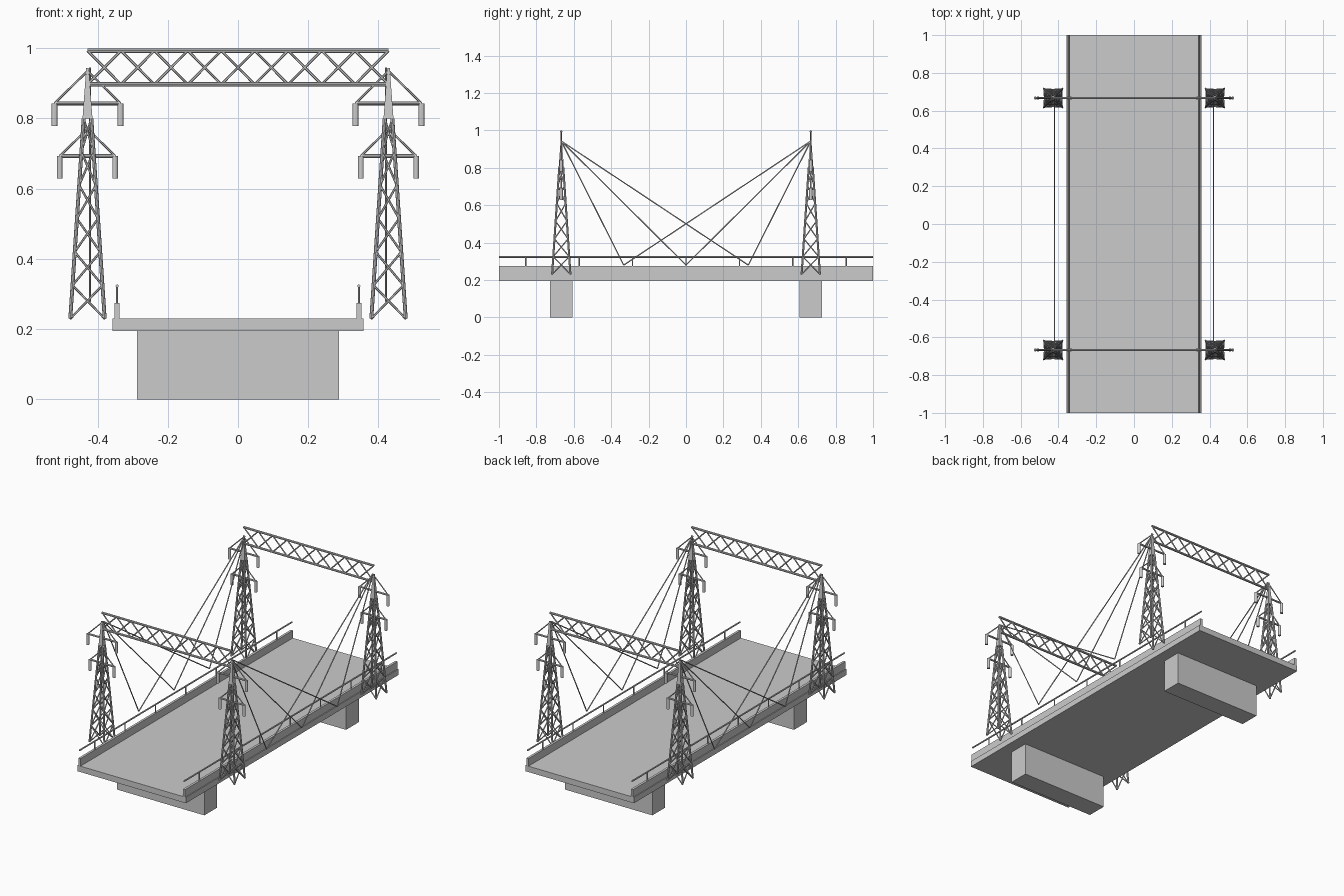
import bpy, bmesh
from math import radians
from mathutils import Vector, Matrix

if "Cube" in bpy.data.objects:
    bpy.data.objects.remove(bpy.data.objects["Cube"])

TX, TY = 0.4285, 0.667          # tower centres
Z0, Z1 = 0.23, 0.80             # lattice bottom and top


def finish(name, bm):
    me = bpy.data.meshes.new(name)
    bm.to_mesh(me)
    bm.free()
    ob = bpy.data.objects.new(name, me)
    bpy.context.collection.objects.link(ob)
    return ob


def box(name, lo, hi):
    lo, hi = Vector(lo), Vector(hi)
    bm = bmesh.new()
    m = Matrix.Translation((lo + hi) / 2) @ Matrix.Diagonal((*(hi - lo), 1))
    bmesh.ops.create_cube(bm, size=1, matrix=m)
    return finish(name, bm)


def rod(bm, a, b, r, sides=6, r2=None, turn=0):
    a, b = Vector(a), Vector(b)
    d = b - a
    rot = d.to_track_quat('Z', 'Y').to_matrix().to_4x4()
    m = Matrix.Translation((a + b) / 2) @ rot @ Matrix.Rotation(turn, 4, 'Z')
    bmesh.ops.create_cone(bm, cap_ends=True, segments=sides, radius1=r,
                          radius2=r if r2 is None else r2, depth=d.length, matrix=m)


def rods(name, segments, r, sides=6):
    bm = bmesh.new()
    for a, b in segments:
        rod(bm, a, b, r, sides)
    return finish(name, bm)


def tower(name, cx, cy):
    def corner(i, t):
        sx, sy = [(-1, -1), (1, -1), (1, 1), (-1, 1)][i % 4]
        h = 0.049 + (0.011 - 0.049) * t
        return (cx + sx * h, cy + sy * h, Z0 + (Z1 - Z0) * t)

    # Tapering legs
    rods(name + "_legs", [(corner(i, 0), corner(i, 1)) for i in range(4)], 0.0055, 8)
    # Crossed bracing on all four faces
    n, segs = 6, []
    for i in range(4):
        for k in range(n):
            a, b = k / n, (k + 1) / n
            segs += [(corner(i, a), corner(i + 1, b)), (corner(i + 1, a), corner(i, b))]
    rods(name + "_bracing", segs, 0.0033)
    # Solid tapered peak
    bm = bmesh.new()
    rod(bm, (cx, cy, Z1), (cx, cy, 0.943), 0.02, 4, 0.005, radians(45))
    finish(name + "_peak", bm)
    # Cross arms with stays and hanging insulators
    for level, z, half, apex in (("lower", 0.693, 0.079, 0.77), ("upper", 0.843, 0.094, 0.935)):
        ends = [(cx - half, cy, z), (cx + half, cy, z)]
        rods(f"{name}_{level}_arm", [(ends[0], ends[1])], 0.0055, 8)
        rods(f"{name}_{level}_stays", [(e, (cx, cy, apex)) for e in ends], 0.0033)
        rods(f"{name}_{level}_insulators",
             [((e[0], cy, z), (e[0], cy, z - 0.064)) for e in ends], 0.0085, 12)


# Road deck
box("deck", (-0.357, -1, 0.195), (0.357, 1, 0.23))

for side, s in (("left", -1), ("right", 1)):
    # Kerb wall and hand rail along each edge
    xs = sorted((s * 0.338, s * 0.352))
    box(side + "_kerb", (xs[0], -1, 0.23), (xs[1], 1, 0.275))
    x = s * 0.344
    rods(side + "_rail", [((x, -1, 0.323), (x, 1, 0.323))], 0.0045, 8)
    ys = [i * 2 / 7 for i in range(-3, 4)]
    rods(side + "_rail_posts", [((x, y, 0.27), (x, y, 0.323)) for y in ys], 0.0035)
    # Fanned stay cables
    x = s * 0.421
    rods(side + "_cables", [((x, e * TY, 0.943), (x, y, 0.28))
                            for e in (-1, 1) for y in (-e * 0.333, 0, e * 0.333)], 0.0032)

for end, e in (("front", -1), ("back", 1)):
    y = e * TY
    # Pier under the deck
    box(end + "_pier", (-0.287, y - 0.06, 0), (0.287, y + 0.06, 0.195))
    # Lattice portal beam
    zb, zt, n = 0.897, 0.993, 9
    rods(end + "_beam_chords", [((-TX, y, z), (TX, y, z)) for z in (zb, zt)], 0.0065, 8)
    segs = []
    for k in range(n):
        a, b = -TX + 2 * TX * k / n, -TX + 2 * TX * (k + 1) / n
        segs += [((a, y, zb), (b, y, zt)), ((a, y, zt), (b, y, zb))]
    rods(end + "_beam_lattice", segs, 0.0038)
    for side, s in (("left", -1), ("right", 1)):
        tower(f"{end}_{side}_tower", s * TX, y)
